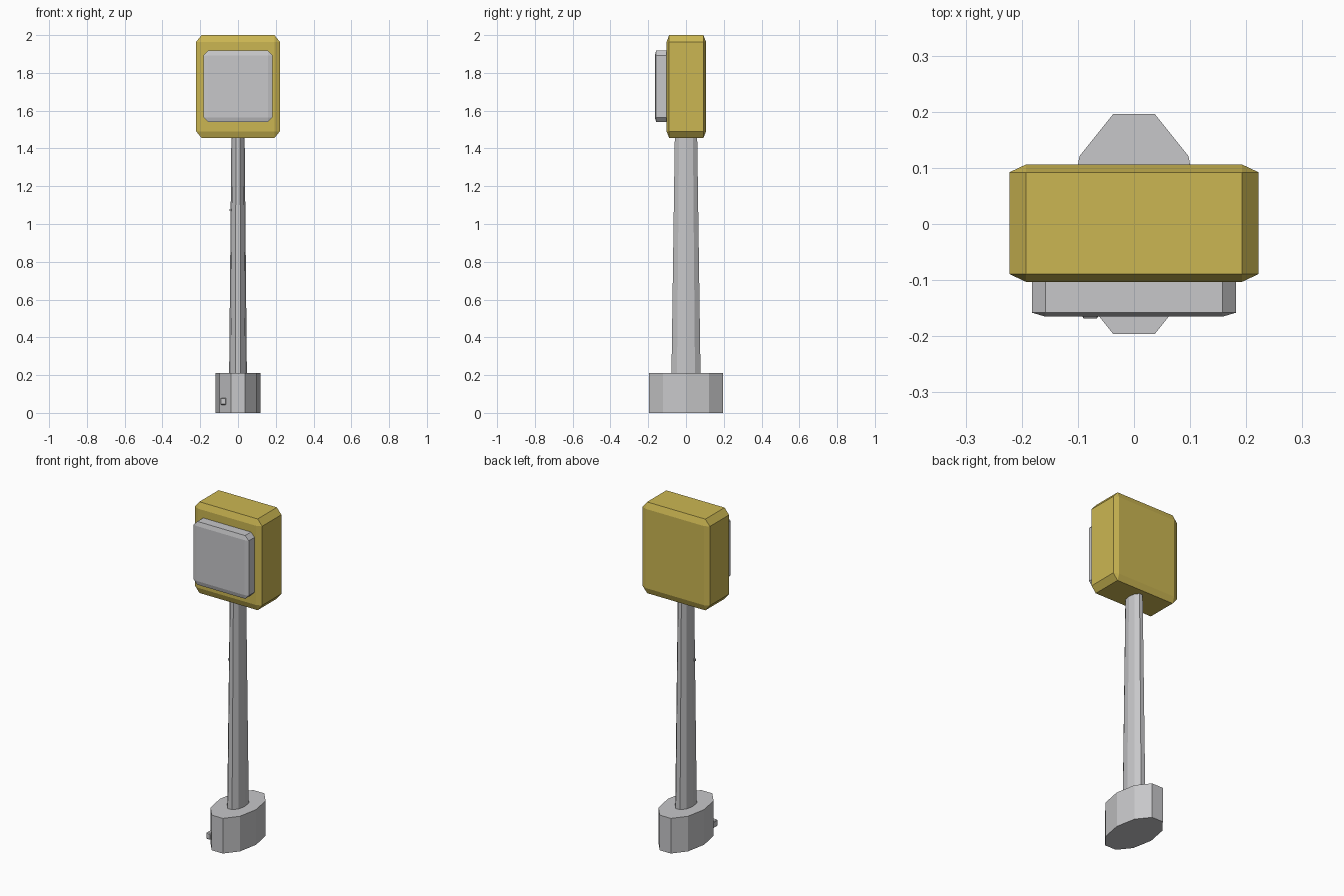
import bpy, bmesh, math
from mathutils import Matrix, Vector

cube = bpy.data.objects.get("Cube")
if cube:
    bpy.data.objects.remove(cube, do_unlink=True)


def make_material(name, rgb):
    mat = bpy.data.materials.new(name)
    mat.use_nodes = True
    color = (*rgb, 1.0)
    mat.diffuse_color = color
    mat.node_tree.nodes["Principled BSDF"].inputs["Base Color"].default_value = color
    return mat


GREY = make_material("light_grey", (0.57, 0.57, 0.585))
YELLOW = make_material("mustard_yellow", (0.60, 0.47, 0.085))


def finish(name, bm, mat):
    bmesh.ops.recalc_face_normals(bm, faces=bm.faces)
    mesh = bpy.data.meshes.new(name)
    bm.to_mesh(mesh)
    bm.free()
    mesh.materials.append(mat)
    obj = bpy.data.objects.new(name, mesh)
    bpy.context.collection.objects.link(obj)
    return obj


def chamfered_box(name, low, high, mat, bevel=0.0):
    """Box whose chamfer is proportional to its size along each axis."""
    low, high = Vector(low), Vector(high)
    bm = bmesh.new()
    bmesh.ops.create_cube(bm, size=1)
    if bevel:
        bmesh.ops.bevel(bm, geom=bm.edges[:], offset=bevel, segments=1,
                        affect='EDGES')
    bmesh.ops.scale(bm, vec=high - low, verts=bm.verts)
    bmesh.ops.translate(bm, vec=(low + high) / 2, verts=bm.verts)
    return finish(name, bm, mat)


def oval_column(name, bottom, top, mat, sides=10):
    """Faceted oval column; bottom and top are (x radius, y radius, z)."""
    bm = bmesh.new()
    rings = []
    for rx, ry, z in (bottom, top):
        angles = [2 * math.pi * i / sides for i in range(sides)]
        rings.append([bm.verts.new((rx * math.cos(a), ry * math.sin(a), z))
                      for a in angles])
    for i in range(sides):
        j = (i + 1) % sides
        bm.faces.new((rings[0][i], rings[0][j], rings[1][j], rings[1][i]))
    for ring in rings:
        bm.faces.new(ring)
    return finish(name, bm, mat)


# Foot and tapered pole
oval_column("base", (0.12, 0.206, 0), (0.12, 0.206, 0.21), GREY)
oval_column("pole", (0.047, 0.081, 0.2), (0.035, 0.062, 1.48), GREY)

# Head with its front panel
chamfered_box("head_box", (-0.222, -0.103, 1.455), (0.222, 0.106, 2.0),
              YELLOW, bevel=0.066)
chamfered_box("front_panel", (-0.182, -0.165, 1.54), (0.182, -0.06, 1.918),
              GREY, bevel=0.066)

# Small fittings on the foot and pole
chamfered_box("base_button", (-0.093, -0.168, 0.042), (-0.063, -0.125, 0.08),
              GREY, bevel=0.1)
chamfered_box("pole_stud", (-0.045, -0.03, 1.068), (-0.03, -0.018, 1.08), GREY)
